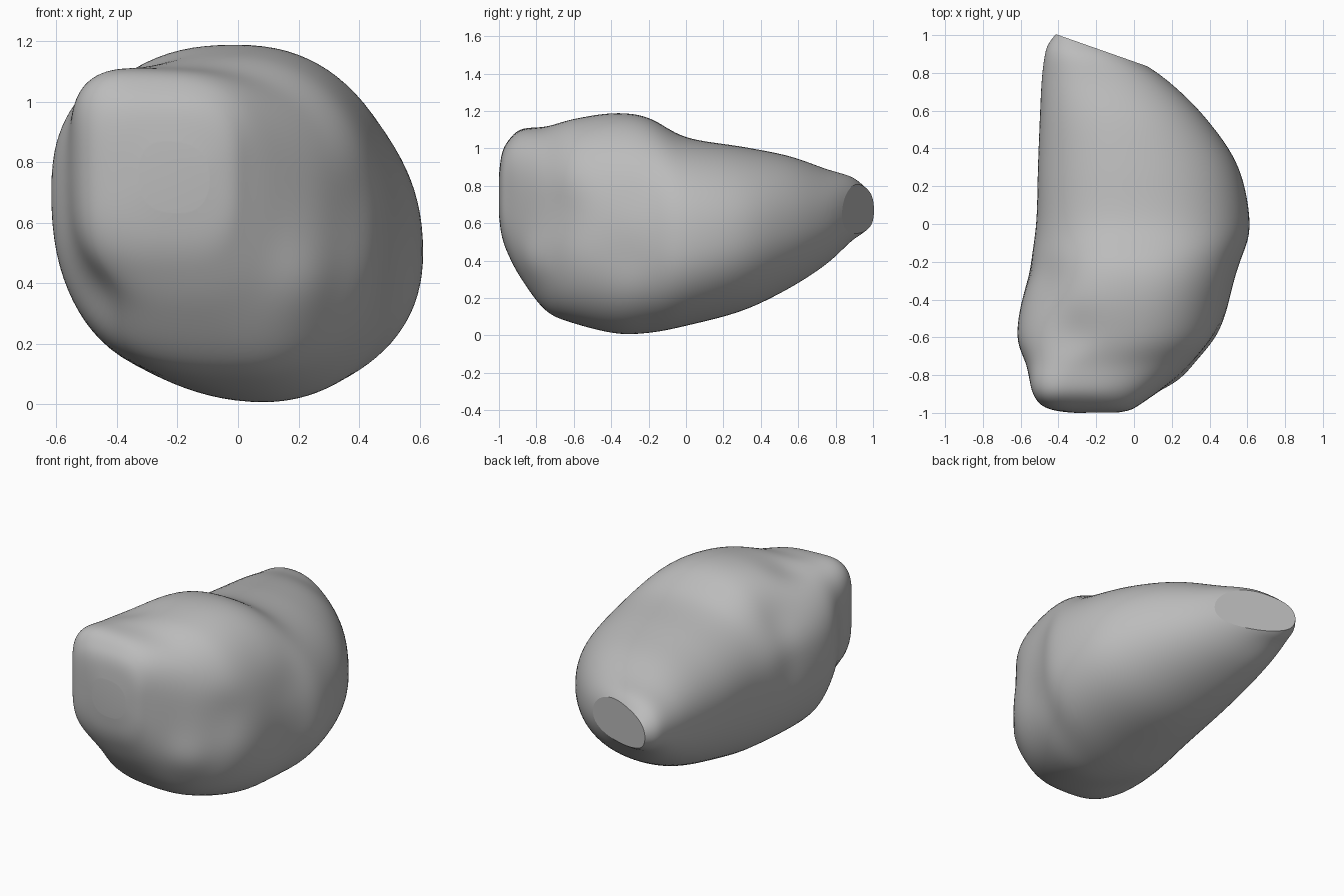
import bpy
import bmesh
import math
from mathutils import Vector

default_cube = bpy.data.objects.get("Cube")
if default_cube:
    bpy.data.objects.remove(default_cube)

SEGMENTS = 96
STEPS = 8

# Cross-sections from front to back:
# y, left x, left z, right x, right z, top x, top z, bottom x, bottom z, squareness
SECTIONS = [
    (-1, -.32, .75, -.1, .75, -.24, .86, -.2, .64, 2.4),
    (-.985, -.43, .75, -.02, .75, -.26, .97, -.2, .53, 3),
    (-.95, -.5, .75, .04, .74, -.28, 1.04, -.2, .43, 3.2),
    (-.88, -.54, .75, .14, .7, -.32, 1.1, -.16, .3, 2.9),
    (-.75, -.57, .74, .3, .63, -.25, 1.12, -.06, .13, 2.7),
    (-.6, -.62, .72, .44, .58, -.08, 1.16, 0, .06, 2.45),
    (-.38, -.6, .7, .52, .53, -.01, 1.19, .04, .005, 2.3),
    (-.2, -.56, .66, .57, .51, .01, 1.165, .05, .01, 2.25),
    (0, -.52, .62, .615, .5, .02, 1.06, .06, .05, 2.25),
    (.3, -.51, .62, .555, .53, -.02, 1.01, .03, .13, 2.15),
    (.55, -.5, .63, .39, .58, -.08, .96, -.06, .25, 2.15),
    (.75, -.49, .65, .19, .62, -.18, .89, -.15, .38, 2.15),
    (.88, -.475, .67, 0, .66, -.24, .85, -.24, .5, 2.15),
    (.95, -.455, .67, -.13, .67, -.3, .8, -.3, .55, 2.1),
    (1.01, -.41, .67, -.28, .67, -.35, .74, -.35, .6, 2),
]

# Soft dents (negative) and swellings (positive): centre, radius, depth
DENTS = [
    ((-.47, -.29, .95), .2, -.055),
    ((-.54, -.27, .65), .13, -.02),
    ((-.32, -.58, 1.13), .13, -.03),
    ((-.48, -.8, .36), .14, -.05),
    ((-.22, -.4, .06), .2, -.03),
    ((.38, -.62, .66), .13, -.025),
    ((.2, -.78, .42), .13, .03),
    ((-.5, -.85, 1.02), .12, .025),
    ((.5, -.3, .42), .14, -.02),
    ((.5, -.27, .72), .14, -.015),
]


def blend(a, b, c, d, t):
    """Smooth curve value between b and c."""
    return b + .5 * t * (c - a + t * (2 * a - 5 * b + 4 * c - d + t * (3 * (b - c) + d - a)))


def smooth_sections():
    last = len(SECTIONS) - 1
    for i in range(last):
        group = [SECTIONS[min(max(i + k, 0), last)] for k in (-1, 0, 1, 2)]
        for s in range(STEPS):
            yield [blend(*values, s / STEPS) for values in zip(*group)]
    yield SECTIONS[last]


def outline(section):
    """Closed rounded outline passing through the four extreme points."""
    y, lx, lz, rx, rz, tx, tz, bx, bz, power = section
    for k in range(SEGMENTS):
        angle = math.tau * k / SEGMENTS
        c, s = math.cos(angle), math.sin(angle)
        side_x, side_z = (rx, rz) if c >= 0 else (lx, lz)
        end_x, end_z = (tx, tz) if s >= 0 else (bx, bz)
        u, v = abs(c) ** (2 / power), abs(s) ** (2 / power)
        yield Vector((end_x + (side_x - end_x) * u, y, side_z + (end_z - side_z) * v))


# Boulder body: lofted skin closed at both ends
bm = bmesh.new()
rings = [[bm.verts.new(p) for p in outline(s)] for s in smooth_sections()]
for near, far in zip(rings, rings[1:]):
    for k in range(SEGMENTS):
        n = (k + 1) % SEGMENTS
        bm.faces.new((near[k], near[n], far[n], far[k]))
bm.faces.new(rings[0])
bm.faces.new(rings[-1])
bmesh.ops.recalc_face_normals(bm, faces=bm.faces)
bm.normal_update()

# Sculpt hollows and swellings
moves = []
for v in bm.verts:
    amount = sum(depth * math.exp(-((v.co - Vector(centre)).length / radius) ** 2)
                 for centre, radius, depth in DENTS)
    moves.append(v.normal * amount)
for v, move in zip(bm.verts, moves):
    v.co += move
for _ in range(6):
    bmesh.ops.smooth_vert(bm, verts=bm.verts, factor=.5,
                          use_axis_x=True, use_axis_y=True, use_axis_z=True)
for f in bm.faces:
    f.smooth = True

# Flat slanted facet at the narrow end
cut = bmesh.ops.bisect_plane(bm, geom=bm.verts[:] + bm.edges[:] + bm.faces[:],
                             plane_co=(-.4, 1, .67), plane_no=(.33, .94, 0),
                             clear_outer=True)
rim = [e for e in cut["geom_cut"] if isinstance(e, bmesh.types.BMEdge)]
facet = bmesh.ops.contextual_create(bm, geom=rim)["faces"]
for f in facet:
    f.smooth = False
bmesh.ops.recalc_face_normals(bm, faces=bm.faces)

mesh = bpy.data.meshes.new("boulder")
bm.to_mesh(mesh)
bm.free()
boulder = bpy.data.objects.new("boulder", mesh)
bpy.context.collection.objects.link(boulder)

# Stone colour
stone = bpy.data.materials.new("grey stone")
stone.use_nodes = True
grey = (.5, .5, .5, 1)
stone.diffuse_color = grey
stone.node_tree.nodes["Principled BSDF"].inputs["Base Color"].default_value = grey
mesh.materials.append(stone)
